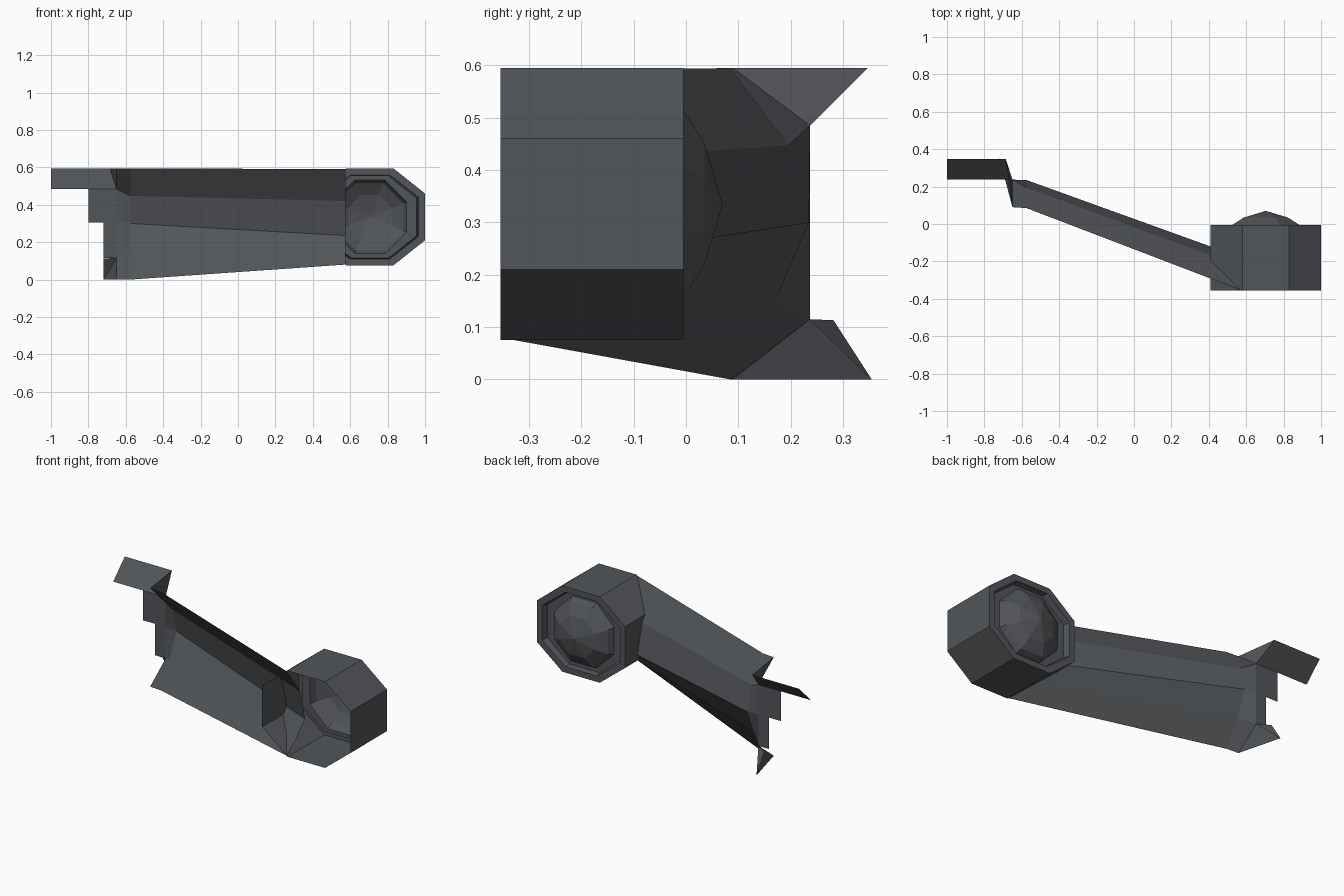
import bpy, bmesh

if "Cube" in bpy.data.objects:
    bpy.data.objects.remove(bpy.data.objects["Cube"])

charcoal = bpy.data.materials.new("charcoal grey")
charcoal.diffuse_color = (0.085, 0.092, 0.10, 1)
charcoal.use_nodes = True
charcoal.node_tree.nodes["Principled BSDF"].inputs["Base Color"].default_value = charcoal.diffuse_color


def build(name, make):
    bm = bmesh.new()
    make(bm)
    bmesh.ops.remove_doubles(bm, verts=bm.verts, dist=0.0005)
    bmesh.ops.recalc_face_normals(bm, faces=bm.faces)
    mesh = bpy.data.meshes.new(name)
    bm.to_mesh(mesh)
    bm.free()
    mesh.materials.append(charcoal)
    obj = bpy.data.objects.new(name, mesh)
    bpy.context.collection.objects.link(obj)


def face(bm, *pts):
    bm.faces.new([bm.verts.new(p) for p in pts])


def bridge(bm, a, b, closed=False):
    n = len(a)
    for i in range(n if closed else n - 1):
        j = (i + 1) % n
        face(bm, a[i], b[i], b[j], a[j])


# Eight-sided ring around the head axis: half width, half height, flat half length
CX, CZ = 0.705, 0.335


def octagon(y, w, h, fx, fz):
    return [(CX + x, y, CZ + z) for x, z in
            ((-fx, h), (fx, h), (w, fz), (w, -fz),
             (fx, -h), (-fx, -h), (-w, -fz), (-w, fz))]


# Head: tube open at the front, with a stepped rim at the back
def head(bm):
    rings = [octagon(-0.355, 0.295, 0.26, 0.125, 0.125),
             octagon(-0.005, 0.295, 0.26, 0.125, 0.125),
             octagon(-0.005, 0.26, 0.225, 0.105, 0.105),
             octagon(-0.04, 0.25, 0.22, 0.10, 0.10),
             octagon(-0.04, 0.197, 0.197, 0.08, 0.08)]
    for a, b in zip(rings, rings[1:]):
        bridge(bm, a, b, True)


# Lens: shallow faceted dome set in the rim
def lens(bm):
    rings = [octagon(y, r, r, r * 0.41, r * 0.41)
             for y, r in ((-0.04, 0.197), (-0.005, 0.18), (0.035, 0.117))]
    for a, b in zip(rings, rings[1:]):
        bridge(bm, a, b, True)
    top = rings[-1]
    for i in range(8):
        face(bm, top[i], top[(i + 1) % 8], (CX, 0.07, CZ))


# Arm: curved open channel, flaring into the end flange
flange = [(-0.65, y, z) for y, z in
          ((0.09, 0.595), (0.237, 0.485), (0.237, 0.305), (0.237, 0.115), (0.09, 0.0))]


def arm(bm):
    left = [(-0.575, y, z) for y, z in
            ((0.085, 0.595), (0.195, 0.447), (0.235, 0.30), (0.17, 0.15), (0.085, 0.0))]
    right = [(0.575, y, z) for y, z in
             ((-0.355, 0.59), (-0.228, 0.42), (-0.18, 0.235), (-0.26, 0.155), (-0.355, 0.08))]
    bridge(bm, flange, left)
    bridge(bm, left, right)


# Mounting tabs: slanted upper flag, two upright plates, lower hook
def tabs(bm):
    a, b, c, d, e = flange
    tip = (-0.685, 0.347, 0.595)
    face(bm, a, tip, b)
    face(bm, b, tip, (-1.0, 0.347, 0.595), (-1.0, 0.237, 0.485))
    for x, top, low in ((-0.80, b, c), (-0.72, c, d)):
        face(bm, top, (x, top[1], top[2]), (x, low[1], low[2]), low)
    hook = (-0.72, 0.355, 0.0)
    face(bm, d, hook, e)
    face(bm, d, (-0.72, 0.282, 0.113), hook)


build("lamp_head", head)
build("lens", lens)
build("arm", arm)
build("mounting_tabs", tabs)
